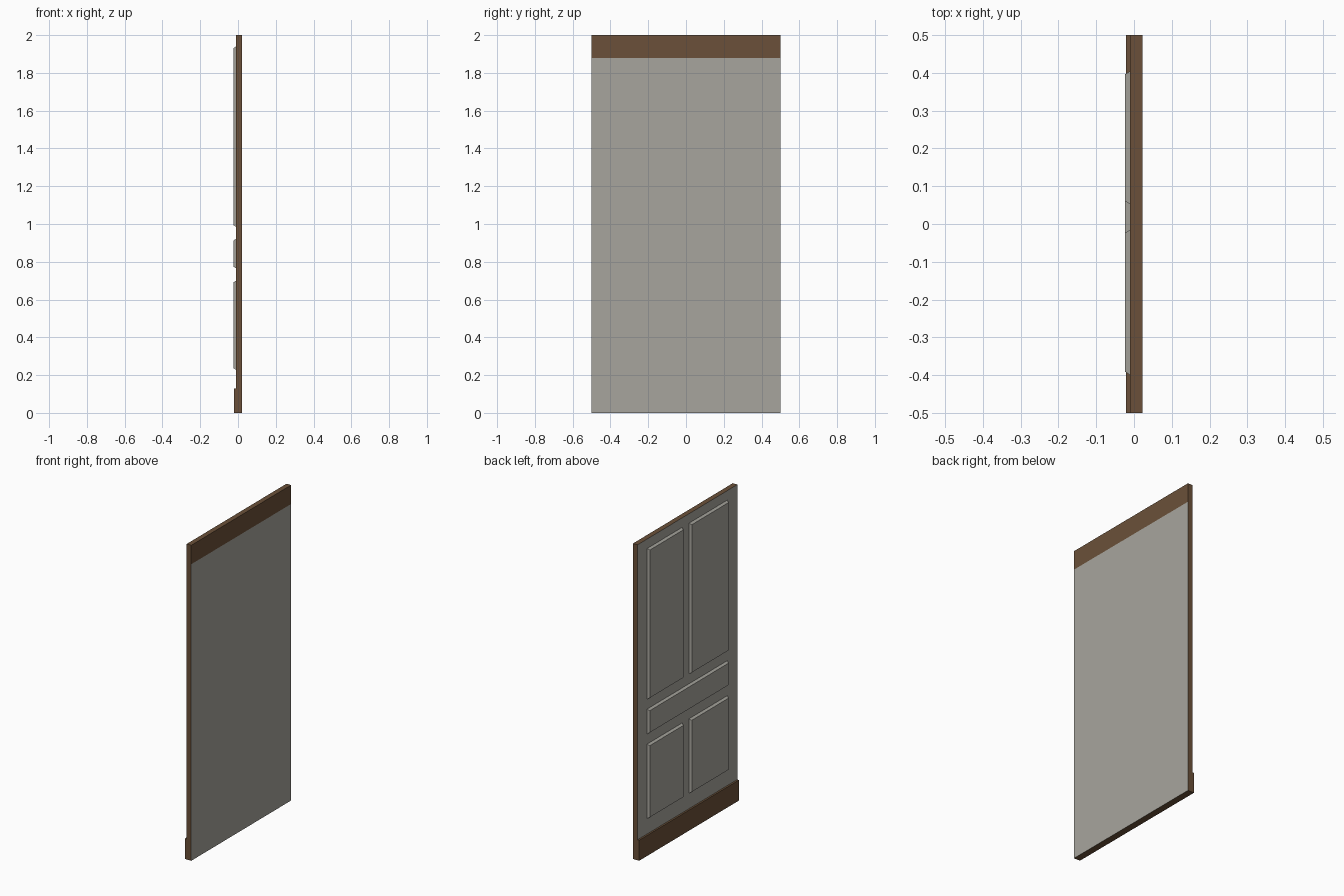
import bpy, bmesh

if "Cube" in bpy.data.objects:
    bpy.data.objects.remove(bpy.data.objects["Cube"])

def material(name, rgb):
    m = bpy.data.materials.new(name)
    m.diffuse_color = (*rgb, 1)
    m.use_nodes = True
    m.node_tree.nodes["Principled BSDF"].inputs["Base Color"].default_value = m.diffuse_color
    return m

brown = material("brown_wood", (0.147, 0.081, 0.041))
grey = material("warm_grey_paint", (0.386, 0.376, 0.337))

def finish(name, bm, mats):
    bmesh.ops.recalc_face_normals(bm, faces=bm.faces)
    me = bpy.data.meshes.new(name)
    for m in mats:
        me.materials.append(m)
    bm.to_mesh(me)
    bm.free()
    ob = bpy.data.objects.new(name, me)
    bpy.context.collection.objects.link(ob)
    return ob

def block(x0, x1, y0, y1, z0, z1, inset=0.0):
    """Box whose -x face can be inset to give sloping edges."""
    bm = bmesh.new()
    bmesh.ops.create_cube(bm, size=1)
    for v in bm.verts:
        i = inset if v.co.x < 0 else 0
        v.co = (x0 if v.co.x < 0 else x1,
                y0 + i if v.co.y < 0 else y1 - i,
                z0 + i if v.co.z < 0 else z1 - i)
    return bm

BACK, FACE = 0.022, -0.010

# Door slab: brown edges, painted faces, bare brown strip at top of the plain side
bm = block(BACK, FACE, -0.5, 0.5, 0, 2)
for v in bm.verts:
    v.co.x = BACK if v.co.x > 0 else FACE
bmesh.ops.bisect_plane(bm, geom=bm.verts[:] + bm.edges[:] + bm.faces[:],
                       plane_co=(0, 0, 1.88), plane_no=(0, 0, 1))
bmesh.ops.recalc_face_normals(bm, faces=bm.faces)
for f in bm.faces:
    c = f.calc_center_median()
    bare = f.normal.x > 0 and c.z > 1.88
    f.material_index = 1 if abs(f.normal.x) > 0.9 and not bare else 0
finish("door_slab", bm, [brown, grey])

# Kick board along the bottom of the panelled side
finish("kick_board", block(-0.0215, FACE, -0.5, 0.5, 0, 0.13), [brown])

# Raised panels with sloping edges
panels = {
    "upper_panel_left": (0.052, 0.405, 0.985, 1.94),
    "upper_panel_right": (-0.40, -0.015, 0.985, 1.94),
    "middle_panel": (-0.40, 0.405, 0.765, 0.922),
    "lower_panel_left": (0.052, 0.405, 0.228, 0.70),
    "lower_panel_right": (-0.40, -0.015, 0.228, 0.70),
}
for name, (y0, y1, z0, z1) in panels.items():
    finish(name, block(-0.024, FACE, y0, y1, z0, z1, 0.009), [grey])
